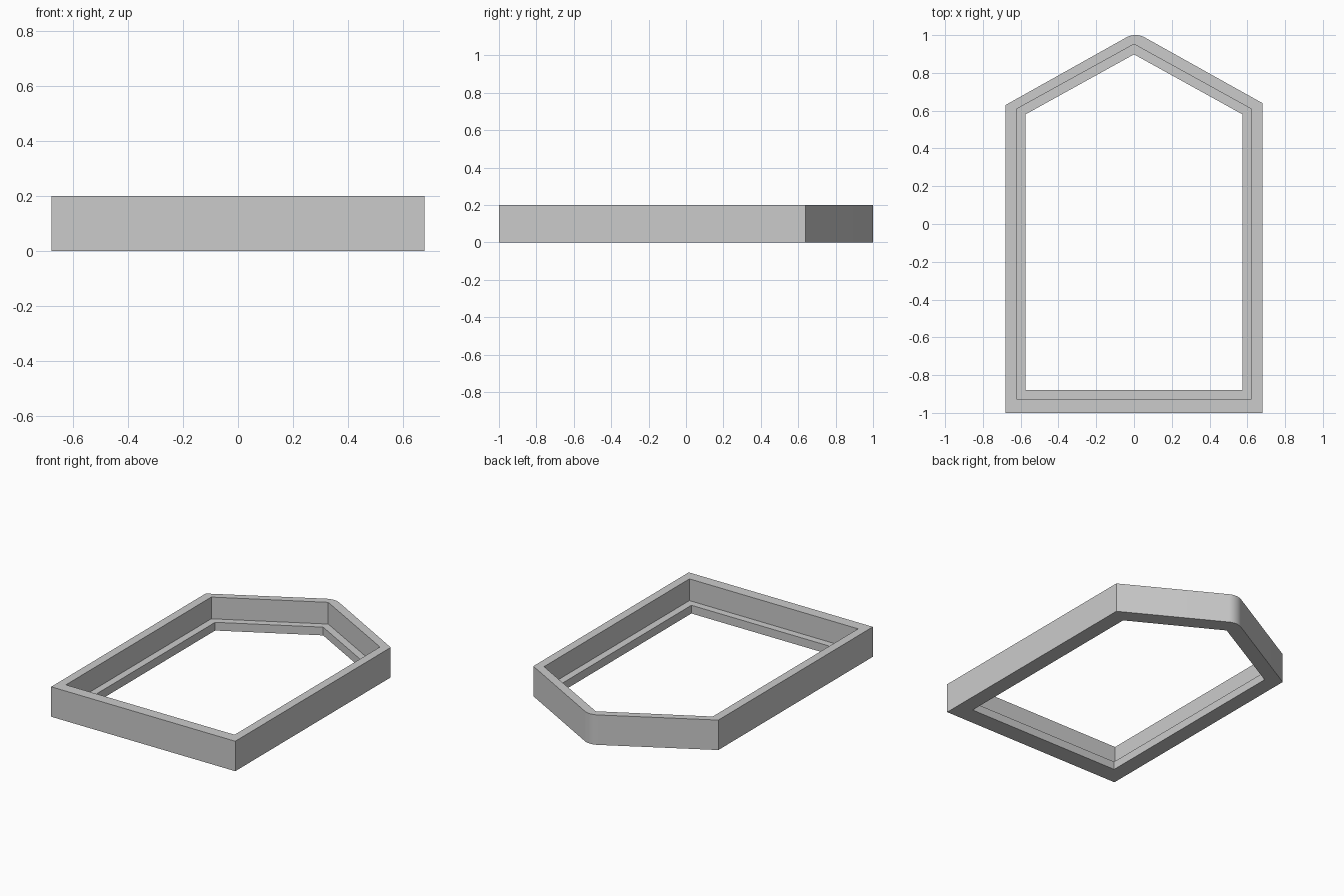
import bpy
import bmesh
import math
from mathutils import Vector

cube = bpy.data.objects.get("Cube")
if cube:
    bpy.data.objects.remove(cube, do_unlink=True)

HEIGHT = 0.2
LEDGE = 0.055

grey = bpy.data.materials.new("light_grey")
grey.use_nodes = True
grey.diffuse_color = (0.6, 0.6, 0.6, 1)
grey.node_tree.nodes["Principled BSDF"].inputs["Base Color"].default_value = (0.6, 0.6, 0.6, 1)


def house(left, right, bottom, shoulder_l, shoulder_r, peak):
    """Pentagon outline, counter-clockwise from the front left corner."""
    return [Vector(p) for p in ((left, bottom), (right, bottom),
                                (right, shoulder_r), peak, (left, shoulder_l))]


def round_corner(points, i, radius, steps):
    """Replace one convex corner with an arc."""
    p = points[i]
    a = (points[i - 1] - p).normalized()
    b = (points[(i + 1) % len(points)] - p).normalized()
    half = a.angle(b) / 2
    centre = p + (a + b).normalized() * radius / math.sin(half)
    start = p + a * radius / math.tan(half) - centre
    sweep = math.pi - 2 * half
    arc = []
    for k in range(steps + 1):
        t = sweep * k / steps
        c, s = math.cos(t), math.sin(t)
        arc.append(centre + Vector((start.x * c - start.y * s, start.x * s + start.y * c)))
    return points[:i] + arc + points[i + 1:]


outer = round_corner(house(-0.68, 0.68, -1, 0.63, 0.64, (0.008, 1.015)), 3, 0.1, 8)
rebate = house(-0.623, 0.623, -0.926, 0.608, 0.608, (0, 0.952))
opening = house(-0.575, 0.575, -0.878, 0.58, 0.58, (0, 0.898))

bm = bmesh.new()


def ring(points, z):
    verts = [bm.verts.new((p.x, p.y, z)) for p in points]
    return [bm.edges.new((v, verts[(i + 1) % len(verts)])) for i, v in enumerate(verts)]


def wall(lower, upper):
    bmesh.ops.bridge_loops(bm, edges=lower + upper)


def flat(outside, inside):
    bmesh.ops.triangle_fill(bm, edges=outside + inside, use_beauty=True)


# Closed frame: outer wall, rim, rebate wall, ledge, lip, underside
outer_low, outer_top = ring(outer, 0), ring(outer, HEIGHT)
rebate_top, rebate_low = ring(rebate, HEIGHT), ring(rebate, LEDGE)
lip_top, lip_low = ring(opening, LEDGE), ring(opening, 0)
wall(outer_low, outer_top)
flat(outer_top, rebate_top)
wall(rebate_low, rebate_top)
wall(rebate_low, lip_top)
wall(lip_low, lip_top)
flat(outer_low, lip_low)
bmesh.ops.recalc_face_normals(bm, faces=bm.faces)

mesh = bpy.data.meshes.new("rebated_frame")
bm.to_mesh(mesh)
bm.free()
mesh.materials.append(grey)
frame = bpy.data.objects.new("rebated_frame", mesh)
bpy.context.collection.objects.link(frame)

# Smooth the rounded peak, keep the corners crisp
bpy.context.view_layer.objects.active = frame
frame.select_set(True)
bpy.ops.object.shade_smooth_by_angle(angle=math.radians(25))
